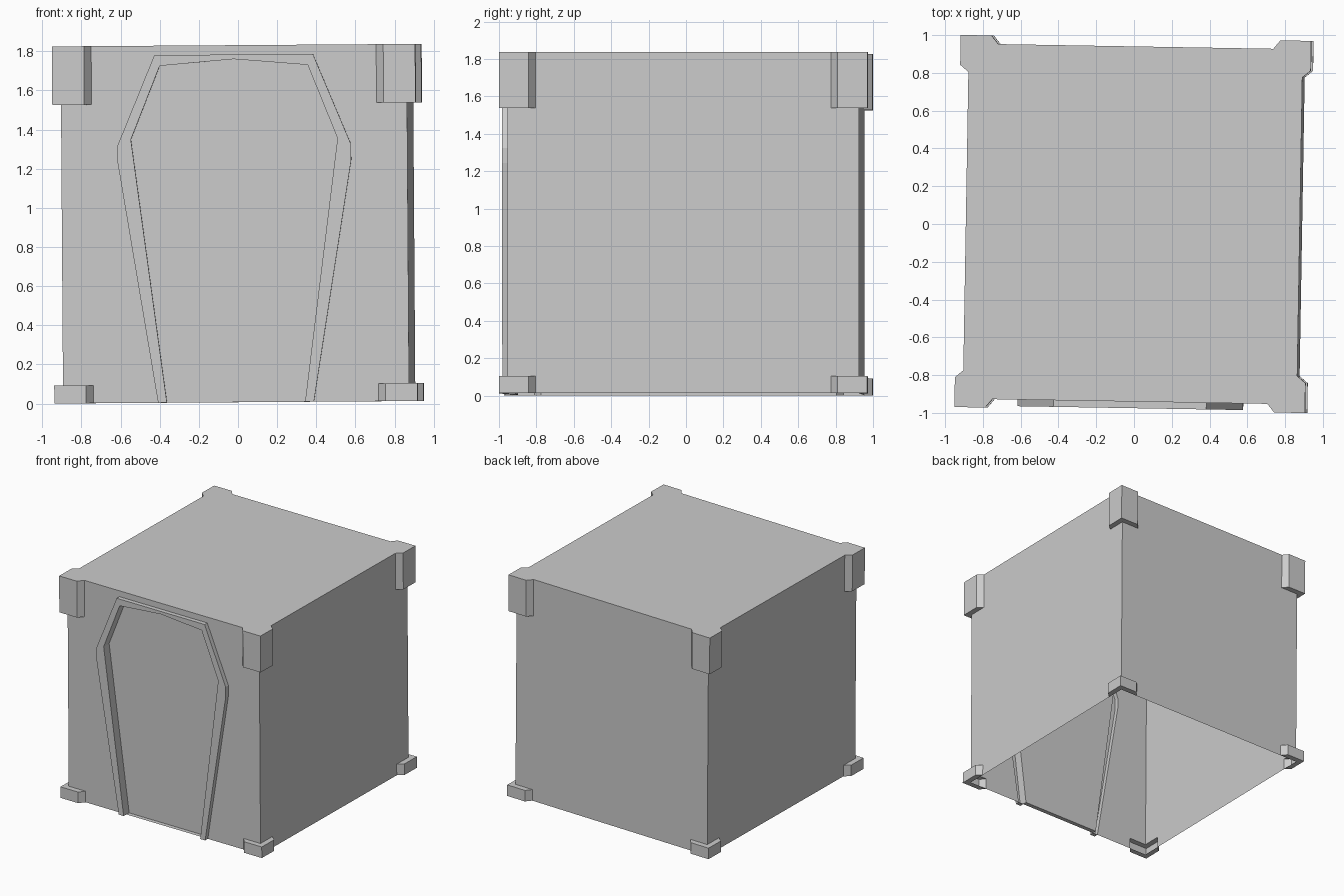
import bpy, bmesh
from mathutils import Matrix, Vector

if "Cube" in bpy.data.objects:
    bpy.data.objects.remove(bpy.data.objects["Cube"])

HX, HY = 0.884, 0.94              # body half width and depth
OX, OY = 0.928, 0.985             # corner block outer half width and depth
Z0, ZF, ZB, ZT = 0.007, 0.098, 1.532, 1.831   # base, foot top, cap underside, roof
WX, WY = 0.728, 0.79              # where corner blocks meet the walls
BEV = 0.037
MID = Vector((0, 0, 0.918))

# The whole building leans and turns a hair
TILT = (Matrix.Translation(MID) @ Matrix.Rotation(-0.017, 4, 'Z')
        @ Matrix.Rotation(-0.007, 4, 'Y') @ Matrix.Translation(-MID))


def make(name, polys):
    bm = bmesh.new()
    for p in polys:
        bm.faces.new([bm.verts.new(TILT @ Vector(c)) for c in p])
    bmesh.ops.remove_doubles(bm, verts=bm.verts, dist=1e-5)
    bmesh.ops.recalc_face_normals(bm, faces=bm.faces)
    me = bpy.data.meshes.new(name)
    bm.to_mesh(me)
    bm.free()
    ob = bpy.data.objects.new(name, me)
    bpy.context.collection.objects.link(ob)
    return ob


def strip(a, b):
    return [[a[i], a[i + 1], b[i + 1], b[i]] for i in range(len(a) - 1)]


# Wall outline, notched where the hollow corner blocks attach
def wall(half, inner):
    r = [(inner, Z0), (inner, ZF), (half, ZF), (half, ZB), (inner, ZB), (inner, ZT)]
    return r + [(-u, z) for u, z in reversed(r)]


def mirrored(half):
    return half + [(-u, z) for u, z in reversed(half) if u != 0]


# Door arch outlines, listed from the right foot to the left foot
outer = mirrored([(0.398, Z0), (0.597, 1.24), (0.597, 1.32), (0.405, 1.783)])
inner = mirrored([(0.353, Z0), (0.528, 1.352), (0.378, 1.728), (0, 1.76)])
FRAME_Y, PANEL_Y = -0.975, -0.905


def at(points, y):
    return [(x, y, z) for x, z in points]


# Open-bottomed shell: front wall with arch opening, three plain walls, roof
fw, sw = wall(HX, WX), wall(HY, WY)
block_roof = [(sx * x, sy * y, ZT) for sx, sy, pts in (
    (1, 1, [(HX, WY), (HX, HY), (WX, HY)]), (-1, 1, [(WX, HY), (HX, HY), (HX, WY)]),
    (-1, -1, [(HX, WY), (HX, HY), (WX, HY)]), (1, -1, [(WX, HY), (HX, HY), (HX, WY)]))
    for x, y in pts]
make("body_shell", [at(fw + outer[::-1], -HY), at(fw, HY),
                    [(HX, y, z) for y, z in sw], [(-HX, y, z) for y, z in sw],
                    block_roof])

# Corner blocks: tall caps at the roof, low feet at the ground
section = [(WX, HY), (WX + BEV, OY), (OX, OY), (OX, WY + BEV), (HX, WY)]
for label, lo, hi in (("foot", Z0, ZF), ("cap", ZB, ZT)):
    for sx, xn in ((-1, "left"), (1, "right")):
        for sy, yn in ((-1, "front"), (1, "back")):
            low = [(sx * x, sy * y, lo) for x, y in section]
            high = [(x, y, hi) for x, y, _ in low]
            corner = (sx * HX, sy * HY)
            make(f"{yn}_{xn}_{label}", strip(low, high)
                 + [low + [(*corner, lo)], high + [(*corner, hi)]])

# Raised arch frame with deep reveal and closed bar ends
frame = strip(at(outer, -HY), at(outer, FRAME_Y))
frame += strip(at(inner, FRAME_Y), at(inner, PANEL_Y))
frame.append(at(outer + inner[::-1], FRAME_Y))
for s in (-1, 1):
    frame.append([(s * 0.398, -HY, Z0), (s * 0.398, FRAME_Y, Z0),
                  (s * 0.353, FRAME_Y, Z0), (s * 0.353, -HY, Z0)])
make("door_frame", frame)

# Recessed door with a thin sill
sill = [(s * 0.353, y, Z0) for s, y in ((-1, PANEL_Y), (1, PANEL_Y), (1, -HY), (-1, -HY))]
make("door_panel", [at(inner, PANEL_Y), sill])
